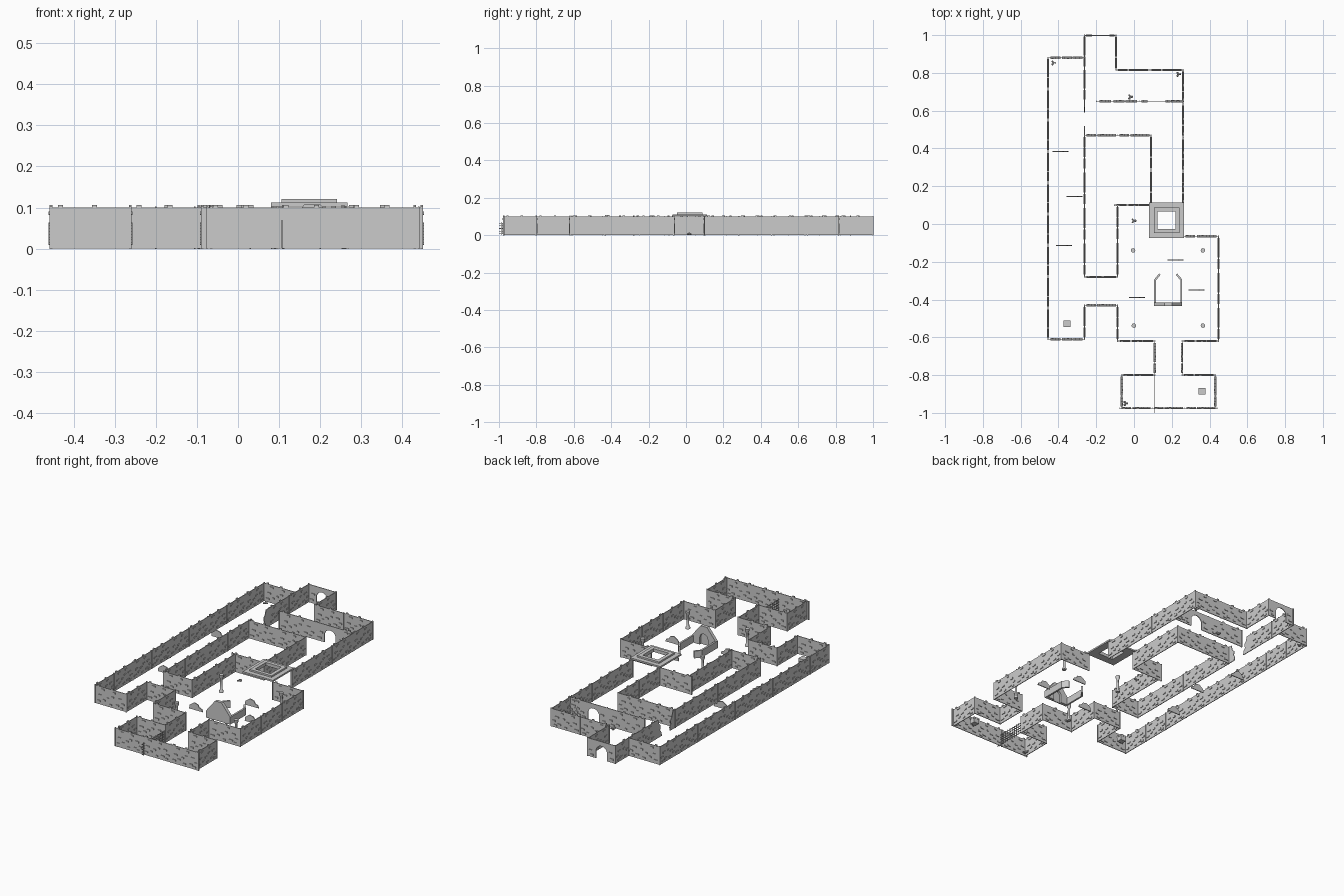
import bpy, bmesh, math, random
from mathutils import Matrix, Vector

if "Cube" in bpy.data.objects:
    bpy.data.objects.remove(bpy.data.objects["Cube"])
random.seed(4)
H = 0.1          # wall height
T = 0.004        # wall thickness
PANEL = 0.175    # nominal wall panel length


def finish(bm, name, smooth=False):
    bmesh.ops.recalc_face_normals(bm, faces=bm.faces)
    me = bpy.data.meshes.new(name)
    bm.to_mesh(me)
    bm.free()
    ob = bpy.data.objects.new(name, me)
    bpy.context.collection.objects.link(ob)
    if smooth:
        for p in me.polygons:
            p.use_smooth = len(p.vertices) < 5
    return ob


def box(bm, c, s, m=Matrix()):
    mat = m @ Matrix.Translation(c) @ Matrix.Diagonal((*s, 1))
    bmesh.ops.create_cube(bm, size=1, matrix=mat)


def prism(bm, pts, depth, m=Matrix()):
    """Upright outline (u, z) given thickness about its plane."""
    vs = [bm.verts.new(m @ Vector((u, -depth / 2, z))) for u, z in pts]
    f = bm.faces.new(vs)
    ext = bmesh.ops.extrude_face_region(bm, geom=[f])["geom"]
    off = m.to_3x3() @ Vector((0, depth, 0))
    bmesh.ops.translate(bm, vec=off, verts=[v for v in ext if isinstance(v, bmesh.types.BMVert)])


# Brick layout of one panel: position along (0-1), height, length
BRICKS = [(.25, .087, .02), (.62, .086, .015), (.57, .059, .014), (.8, .06, .022),
          (.18, .052, .02), (.43, .045, .016), (.9, .036, .018), (.3, .03, .016),
          (.12, .019, .022), (.72, .022, .02), (.85, .013, .018), (.5, .014, .015)]


def frame(x0, y0, x1, y1):
    return Matrix.Translation((x0, y0, 0)) @ Matrix.Rotation(math.atan2(y1 - y0, x1 - x0), 4, 'Z')


def arch_outline(L, w, spring):
    r = w / 2
    arc = [(L / 2 - r * math.cos(a), spring + r * math.sin(a))
           for a in [math.pi * i / 10 for i in range(11)]]
    return [(0, 0), (L / 2 - r, 0)] + arc + [(L / 2 + r, 0), (L, 0), (L, H), (0, H)]


def wall(bm, x0, y0, x1, y1):
    L = math.hypot(x1 - x0, y1 - y0)
    n = max(1, round(L / PANEL))
    m, p = frame(x0, y0, x1, y1), L / n
    box(bm, (L / 2, 0, H / 2), (L, T, H), m)
    for i in range(n):
        for u, z, w in BRICKS:
            box(bm, ((i + u) * p, 0, z), (w, .011, .008), m)
        for u in (.12, .55):                       # loose capping stones
            box(bm, ((i + u) * p, 0, H + .002), (.012, .007, .009), m)
    for i in range(n + 1):                         # ribs at panel joints
        box(bm, (i * p, 0, H / 2 + .001), (.004, .007, H + .004), m)


def arch_wall(bm, x0, y0, x1, y1):
    L = math.hypot(x1 - x0, y1 - y0)
    m = frame(x0, y0, x1, y1)
    prism(bm, arch_outline(L, .07, .04), T, m)
    for u, z, w in BRICKS:
        if u < .2 or u > .8:
            box(bm, (u * L, 0, z), (w, .011, .008), m)


# Walls by area
AREAS = {
    "west_corridor_walls": [(-.455, -.61, -.455, .88), (-.455, .88, -.262, .88),
                            (-.455, -.61, -.262, -.61), (-.262, -.61, -.262, -.43),
                            (-.262, -.28, -.262, .47), (-.262, .65, -.262, 1)],
    "link_passage_walls": [(-.262, -.28, -.087, -.28), (-.262, -.43, -.087, -.43)],
    "main_hall_walls": [(-.087, -.28, -.087, .1), (-.087, -.62, -.087, -.43),
                        (-.105, .1, .09, .1), (.26, -.065, .447, -.065),
                        (.447, -.62, .447, -.065), (-.087, -.62, .11, -.62),
                        (.255, -.62, .447, -.62)],
    "entry_room_walls": [(.11, -.8, .11, -.62), (.255, -.8, .255, -.62),
                         (-.065, -.8, .11, -.8), (.255, -.8, .43, -.8),
                         (-.065, -.975, -.065, -.8), (.43, -.975, .43, -.8),
                         (-.075, -.975, .44, -.975)],
    "north_corridor_walls": [(.09, .1, .09, .47), (-.262, .47, .09, .47), (.26, .1, .26, .815),
                             (-.095, .815, .26, .815), (-.095, .815, -.095, 1),
                             (-.2, .65, .03, .65), (.2, .65, .26, .65)],
}
for name, runs in AREAS.items():
    bm = bmesh.new()
    for r in runs:
        wall(bm, *r)
    finish(bm, name)

# Arched doorways
for name, r in (("north_doorway", (-.262, .998, -.095, .998)), ("inner_doorway", (.03, .65, .2, .65))):
    bm = bmesh.new()
    arch_wall(bm, *r)
    finish(bm, name)

# Breached wall panel
bm = bmesh.new()
m = frame(-.262, .47, -.262, .65)
prism(bm, [(0, 0), (.045, 0), (.05, .02), (.04, .035), (.046, .055), (.03, .07), (.022, H), (0, H)], T, m)
prism(bm, [(.18, 0), (.18, H), (.15, H), (.143, .075), (.13, .06), (.135, .035), (.122, .02), (.12, 0)], T, m)
finish(bm, "breached_wall")

# Low broken wall stubs
bm = bmesh.new()
for x, y in ((-.39, .385), (-.315, .145), (-.37, -.115), (.22, -.19), (.33, -.35), (.015, -.39)):
    prism(bm, [(-.042, 0), (.042, 0), (.036, .014), (.02, .02), (.012, .034), (-.012, .04), (-.03, .028), (-.04, .02)],
          .005, Matrix.Translation((x, y, 0)))
finish(bm, "rubble_stubs")


# Stepped square ceiling opening over the hall entrance
def square_ring(bm, cx, cy, outer, inner, z0, z1):
    w, a = (outer - inner) / 2, (outer + inner) / 4
    for s in (-1, 1):
        box(bm, (cx + s * a, cy, (z0 + z1) / 2), (w, outer, z1 - z0))
        box(bm, (cx, cy + s * a, (z0 + z1) / 2), (inner, w, z1 - z0))


bm = bmesh.new()
square_ring(bm, .173, .02, .186, .095, .103, .112)
square_ring(bm, .173, .02, .135, .095, .112, .121)
finish(bm, "ceiling_opening")

# Gabled shrine with niche and low curb
bm = bmesh.new()
mx = .181
prism(bm, [(-.074, 0), (.074, 0), (.074, .04), (.02, .107), (-.02, .107), (-.074, .04)], .006,
      Matrix.Translation((mx, -.43, 0)))
r = .025
arc = [(-r * math.cos(math.pi * i / 8), .04 + r * math.sin(math.pi * i / 8)) for i in range(9)]
prism(bm, [(-.074, 0), (-r, 0)] + arc + [(r, 0), (.074, 0), (.074, .04), (.02, .107), (-.02, .107), (-.074, .04)],
      .012, Matrix.Translation((mx, -.421, 0)))
for s in (-1, 1):
    box(bm, (mx + s * .069, -.358, .02), (.01, .13, .04))
    m = Matrix.Translation((mx + s * .057, -.281, 0)) @ Matrix.Rotation(s * math.radians(40), 4, 'Z')
    box(bm, (0, 0, .02), (.01, .04, .04), m)
finish(bm, "shrine")

# Round pillars with base and capital
PROFILE = [(.012, 0), (.012, .008), (.007, .014), (.006, .074), (.011, .084), (.012, .098)]
N = 12
for i, (x, y) in enumerate(((-.005, -.14), (.365, -.14), (-.001, -.538), (.365, -.538))):
    bm = bmesh.new()
    rings = [[bm.verts.new((x + r * math.cos(2 * math.pi * k / N), y + r * math.sin(2 * math.pi * k / N), z))
              for k in range(N)] for r, z in PROFILE]
    for a, b in zip(rings, rings[1:]):
        for k in range(N):
            bm.faces.new((a[k], a[(k + 1) % N], b[(k + 1) % N], b[k]))
    bm.faces.new(rings[0])
    bm.faces.new(rings[-1])
    finish(bm, f"pillar_{i + 1}", True)

# Iron grate across the entry room
bm = bmesh.new()
for i in range(5):
    box(bm, (.107, -.9, .008 + i * .014), (.003, .2, .003))
for i in range(11):
    box(bm, (.107, -.985 + i * .018, .035), (.003, .003, .07))
finish(bm, "grate")

# Chests
for i, (x, y) in enumerate(((.36, -.885), (-.355, -.527))):
    bm = bmesh.new()
    box(bm, (x, y, .012), (.034, .032, .024))
    box(bm, (x, y, .028), (.036, .034, .008))
    finish(bm, f"chest_{i + 1}")

# Small stone heaps
for i, (x, y) in enumerate(((-.427, .853), (-.02, .673), (.235, .793), (-.003, .017), (-.045, -.95))):
    bm = bmesh.new()
    for k in range(4):
        a = k * 2.1
        rad = random.uniform(.005, .008)
        d = .009 if k else 0
        bmesh.ops.create_icosphere(bm, subdivisions=1, radius=rad,
                                   matrix=Matrix.Translation((x + d * math.cos(a), y + d * math.sin(a), rad)))
    finish(bm, f"stone_heap_{i + 1}")
